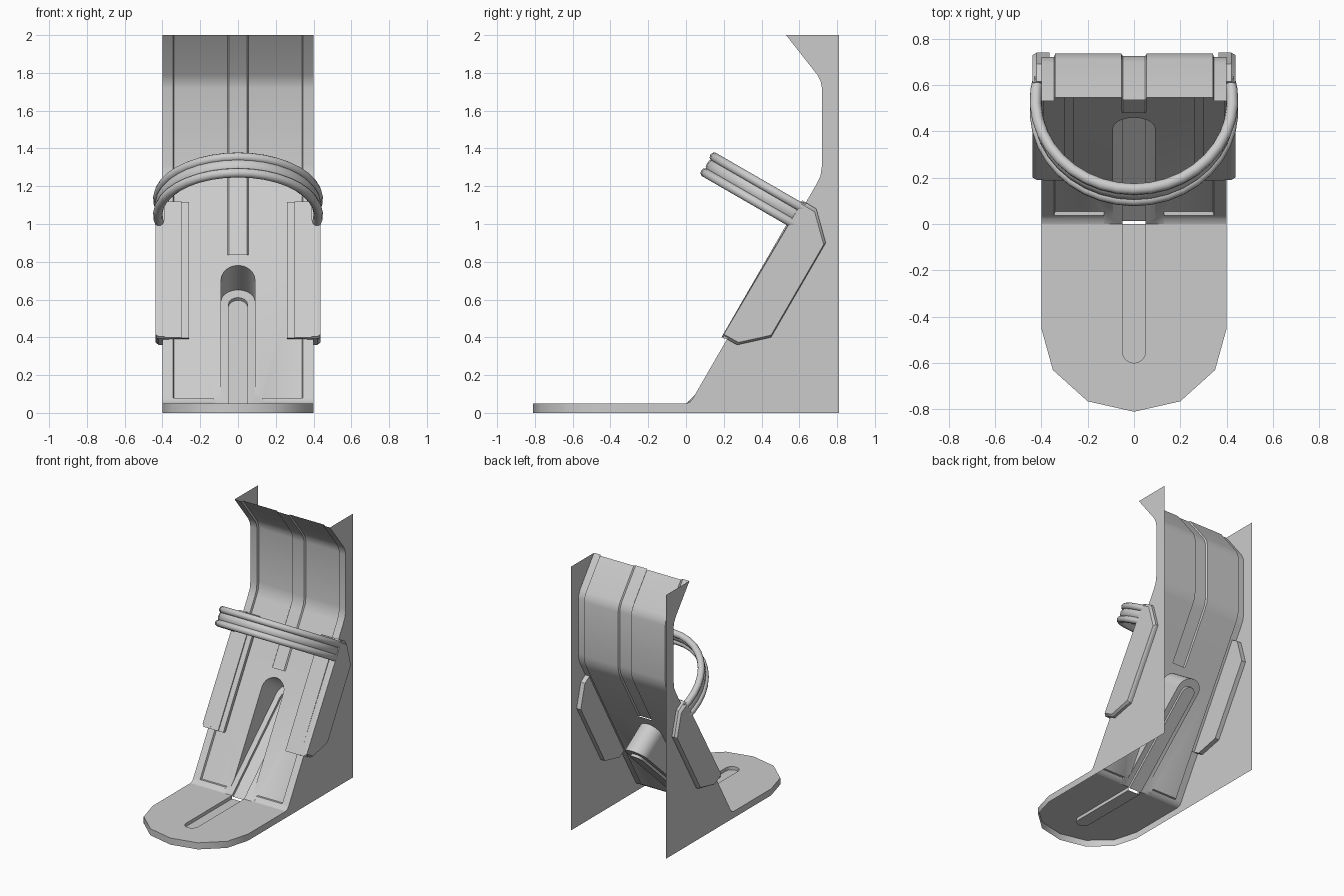
import bpy, bmesh
from math import sin, cos, pi, radians
from mathutils import Vector

if "Cube" in bpy.data.objects:
    bpy.data.objects.remove(bpy.data.objects["Cube"])

S30, C30 = 0.5, 0.866


class Builder:
    """Collects faces, merges shared points and makes one object."""
    def __init__(self):
        self.bm = bmesh.new()

    def face(self, pts):
        self.bm.faces.new([self.bm.verts.new(p) for p in pts])

    def bridge(self, a, b, closed=False):
        n = len(a)
        for i in range(n if closed else n - 1):
            j = (i + 1) % n
            self.face([a[i], a[j], b[j], b[i]])

    def prism(self, a, b):
        self.face(a)
        self.face(b)
        self.bridge(a, b, True)

    def finish(self, name, angle=35):
        bmesh.ops.remove_doubles(self.bm, verts=self.bm.verts, dist=0.0005)
        bmesh.ops.recalc_face_normals(self.bm, faces=self.bm.faces)
        me = bpy.data.meshes.new(name)
        self.bm.to_mesh(me)
        self.bm.free()
        ob = bpy.data.objects.new(name, me)
        bpy.context.collection.objects.link(ob)
        bpy.context.view_layer.objects.active = ob
        ob.select_set(True)
        bpy.ops.object.shade_smooth_by_angle(angle=radians(angle))
        ob.select_set(False)
        return ob


def u_path(w, u0, u1, n=10, flare=0):
    """Open round-ended slot outline as (x, u), right side to left side."""
    pts = [(w, u0)]
    if flare:
        pts = [(w + flare, u0), (w + flare * 0.8, u0 + 0.03), (w, u0 + 0.06)]
    arc = [(w * cos(pi * i / n), u1 - w + w * sin(pi * i / n)) for i in range(n + 1)]
    return pts + arc + [(-x, u) for x, u in reversed(pts)]


# front profile of the bent sheet (y, z)
bend = [(0, 0.05), (0.022, 0.058), (0.037, 0.078)]
upper = [(0.475, 0.837), (0.69, 1.21), (0.712, 1.255), (0.72, 1.31), (0.72, 1.72),
         (0.713, 1.755), (0.695, 1.79), (0.53, 2.0)]
profile = bend + upper
D = 0.016
shell = Builder()


def col(x, dy, pts):
    return [(x, y + dy, z) for y, z in pts]


# edge strips, bend strips, inset panel and raised centre rib
for s in (1, -1):
    shell.bridge(col(0.4 * s, 0, profile), col(0.345 * s, 0, profile))
    shell.bridge(col(0.345 * s, 0, profile[2:]), col(0.34 * s, D, profile[2:]))
    shell.bridge(col(0.345 * s, 0, bend), col(0.13 * s, 0, bend))
    shell.bridge([(0.345 * s, *bend[2]), (0.13 * s, *bend[2])],
                 [(0.34 * s, bend[2][0] + D, bend[2][1]), (0.13 * s, bend[2][0] + D, bend[2][1])])
    shell.bridge(col(0.34 * s, D, upper), col(0.055 * s, D, upper))
    shell.bridge(col(0.055 * s, D, upper), col(0.048 * s, D - 0.012, upper))
shell.bridge(col(0.048, D - 0.012, upper), col(-0.048, D - 0.012, upper))

# sloping panel around the slot
y0, z0 = bend[2][0] + D, bend[2][1]


def on_panel(p):
    k = (upper[0][0] - bend[2][0]) / (upper[0][1] - z0)
    return (p[0], y0 + p[1] * C30 * k, z0 + p[1] * C30)


slot = u_path(0.09, 0, 0.812, flare=0.04)
top = (upper[0][1] - z0) / C30
shell.face([on_panel(p) for p in [(0.34, 0), (0.34, top), (-0.34, top), (-0.34, 0)] + slot[::-1]])

# wedge-shaped trough behind the slot
F = Vector((0, 0.655, 0.6)).normalized()
B = Vector((0, F.z, -F.y))


def on_floor(p, depth=0):
    return tuple(Vector((p[0], 0, 0.05)) + F * p[1] + B * depth)


floor_top = u_path(0.09, 0, 0.89)
floor = [(0.09, 0), (0.09, 0.02), (0.09, 0.04)] + floor_top[1:-1] + [(-0.09, 0.04), (-0.09, 0.02), (-0.09, 0)]
shell.bridge([on_panel(p) for p in slot], [on_floor(p) for p in floor])
groove = u_path(0.05, 0, 0.83, 8)
shell.face([on_floor(p) for p in floor + groove[::-1]])
deep = [on_floor(p, 0.02) for p in groove]
shell.bridge([on_floor(p) for p in groove], deep)
shell.face(deep)
for s in (1, -1):
    shell.face([(0.13 * s, 0, 0.05), (0.09 * s, 0, 0.05), on_panel((0.13 * s, 0))])

# foot plate with rounded toe, long groove and rim
toe = [(0.4, 0), (0.4, -0.45), (0.35, -0.63), (0.2, -0.765), (0, -0.81)]
toe += [(-x, y) for x, y in reversed(toe[:-1])]
path = [(x, -u) for x, u in u_path(0.05, 0, 0.6, 8)]
shell.face([(x, y, 0.05) for x, y in toe] + [(x, y, 0.05) for x, y in path[::-1]])
low = [(x, y, 0.025) for x, y in path]
shell.bridge([(x, y, 0.05) for x, y in path], low)
shell.face(low)
shell.bridge([(x, y, 0.05) for x, y in toe], [(x, y, 0) for x, y in toe])

# side walls
for s in (1, -1):
    shell.face([(0.4 * s, y, z) for y, z in profile + [(0.81, 2), (0.81, 0), (0, 0)]])
shell.finish("bent_sheet_body")

# clips wrapping the edges of the sloping panel
side = [(0.19, 0.405), (0.27, 0.36), (0.45, 0.4), (0.74, 0.9), (0.69, 1.08), (0.615, 1.125)]
for s, label in ((1, "right"), (-1, "left")):
    clip = Builder()
    clip.prism([(0.365 * s, y, z) for y, z in side], [(0.42 * s, y, z) for y, z in side])
    mid = Vector((0.46, 0.69))
    inset = [tuple(mid + (Vector(p) - mid) * 0.96) for p in side]
    clip.bridge([(0.42 * s, y, z) for y, z in side], [(0.437 * s, y, z) for y, z in inset], True)
    clip.face([(0.437 * s, y, z) for y, z in inset])
    for x0, x1, t in ((0.26, 0.30, 0.012), (0.30, 0.39, 0.02), (0.39, 0.43, 0.012)):
        strip = [(0.205 + D, 0.39), (0.62 + D, 1.11), (0.62 - t * C30, 1.11 + t * S30),
                 (0.205 - t * C30, 0.39 + t * S30)]
        clip.prism([(x0 * s, y, z) for y, z in strip], [(x1 * s, y, z) for y, z in strip])
    clip.finish(label + "_clip")

# strap: three parallel beads swept round a tilted arc
out, up = Vector((0, -C30, S30)), Vector((0, S30, C30))
base = Vector((0, 0.615, 1.03))
strap = Builder()
for w, hw, hr in ((-0.048, 0.025, 0.025), (0, 0.032, 0.017), (0.048, 0.025, 0.025)):
    rings = []
    for i in range(23):
        t = radians(-106 + 212 * i / 22)
        ring = []
        for k in range(10):
            a = 2 * pi * k / 10
            r = hr * cos(a)
            ring.append(tuple(base + Vector(((0.425 + r) * sin(t), 0, 0))
                              + out * (0.12 + (0.445 + r) * cos(t)) + up * (w + hw * sin(a))))
        rings.append(ring)
    for a, b in zip(rings, rings[1:]):
        strap.bridge(a, b, True)
    strap.face(rings[0])
    strap.face(rings[-1])
strap.finish("ribbed_strap", 50)
